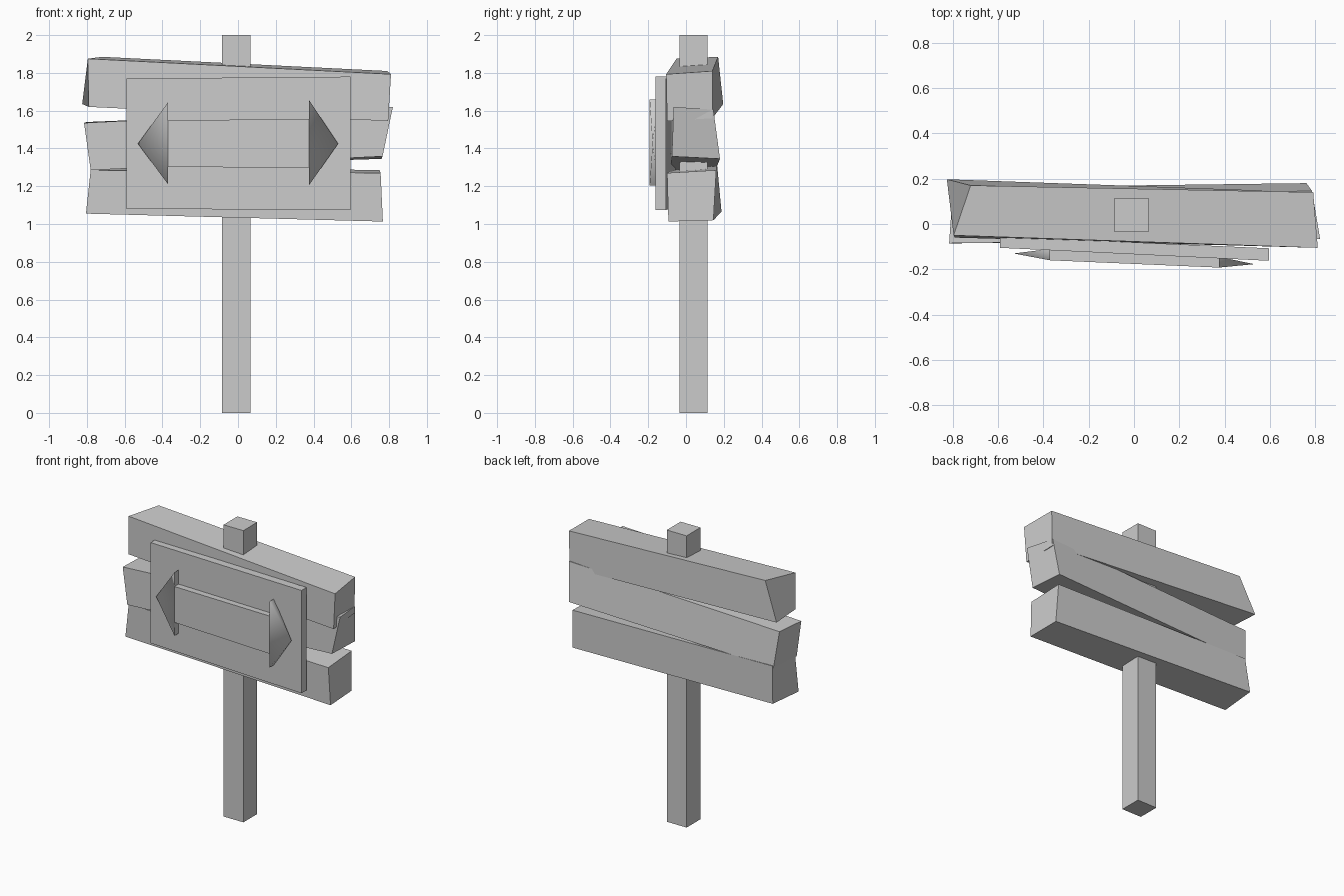
import bpy


def make_mesh(name, verts, faces, smooth=False):
    me = bpy.data.meshes.new(name)
    me.from_pydata(verts, [], faces)
    # only triangles of the arrow heads are smooth, caps stay flat
    for p in me.polygons:
        p.use_smooth = smooth and len(p.vertices) == 3
    ob = bpy.data.objects.new(name, me)
    bpy.context.collection.objects.link(ob)
    return ob


def hewn_box(name, left, right):
    """Box from two end rings: front top, back top, back bottom, front bottom."""
    faces = [(0, 1, 2, 3), (7, 6, 5, 4)]
    for i in range(4):
        j = (i + 1) % 4
        faces.append((i, i + 4, j + 4, j))
    return make_mesh(name, left + right, faces)


def ring(x, y0, y1, z0, z1):
    return [(x, y0, z1), (x, y1, z1), (x, y1, z0), (x, y0, z0)]


# Post
hewn_box("post", ring(-0.085, -0.035, 0.115, 0, 2), ring(0.065, -0.035, 0.115, 0, 2))

# Three crooked planks
hewn_box("top_plank",
         [(-0.795, -0.05, 1.875), (-0.72, 0.17, 1.885), (-0.825, 0.197, 1.635), (-0.79, -0.06, 1.62)],
         [(0.81, -0.105, 1.793), (0.79, 0.14, 1.81), (0.785, 0.14, 1.56), (0.795, -0.10, 1.545)])
hewn_box("middle_plank",
         [(-0.815, -0.085, 1.535), (-0.80, 0.13, 1.54), (-0.775, 0.16, 1.295), (-0.78, -0.085, 1.285)],
         [(0.82, -0.065, 1.62), (0.785, 0.145, 1.605), (0.76, 0.18, 1.345), (0.765, -0.075, 1.358)])
hewn_box("bottom_plank",
         [(-0.78, -0.07, 1.285), (-0.77, 0.165, 1.31), (-0.79, 0.188, 1.065), (-0.805, -0.07, 1.055)],
         [(0.755, -0.10, 1.27), (0.75, 0.16, 1.285), (0.76, 0.145, 1.02), (0.767, -0.093, 1.013)])

# Sign panel, skewed slightly in plan
hewn_box("sign_panel", ring(-0.59, -0.105, -0.055, 1.08, 1.77),
         ring(0.595, -0.162, -0.107, 1.075, 1.78))

# Double-ended arrow
hewn_box("arrow_shaft", ring(-0.37, -0.16, -0.11, 1.302, 1.548),
         ring(0.375, -0.192, -0.145, 1.298, 1.557))


def arrow_head(name, base, tip):
    faces = [(0, 1, 2, 3)] + [((i + 1) % 4, i, 4) for i in range(4)]
    if tip[0] < base[0][0]:
        faces = [f[::-1] for f in faces]
    return make_mesh(name, base + [tip], faces, smooth=True)


arrow_head("left_arrow_head", ring(-0.37, -0.16, -0.11, 1.21, 1.645), (-0.53, -0.13, 1.425))
arrow_head("right_arrow_head", ring(0.375, -0.192, -0.145, 1.204, 1.658), (0.53, -0.177, 1.425))
